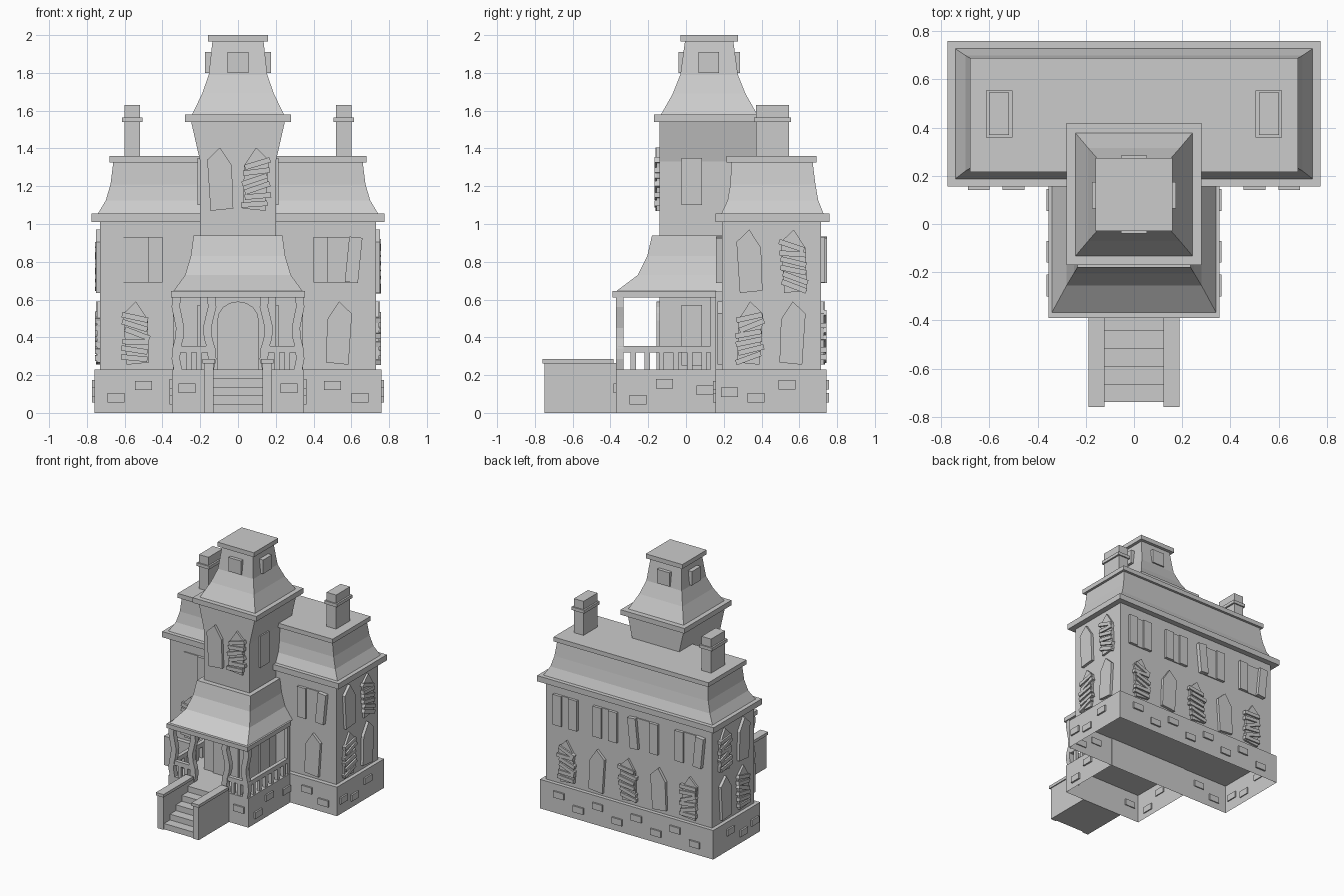
import bpy, bmesh, math, random
from mathutils import Matrix, Vector

if "Cube" in bpy.data.objects:
    bpy.data.objects.remove(bpy.data.objects["Cube"], do_unlink=True)
random.seed(4)

GREY = (0.6, 0.6, 0.6, 1)
mat = bpy.data.materials.new("stone_grey")
mat.use_nodes = True
mat.diffuse_color = GREY
mat.node_tree.nodes["Principled BSDF"].inputs["Base Color"].default_value = GREY


def finish(name, bm):
    bmesh.ops.recalc_face_normals(bm, faces=bm.faces)
    mesh = bpy.data.meshes.new(name)
    bm.to_mesh(mesh)
    bm.free()
    mesh.materials.append(mat)
    ob = bpy.data.objects.new(name, mesh)
    bpy.context.scene.collection.objects.link(ob)


def loft(bm, rings, bottom=True):
    """Stack of rectangles (half width, y front, y back, z)."""
    loops = [[bm.verts.new(p) for p in ((-w, a, z), (w, a, z), (w, b, z), (-w, b, z))]
             for w, a, b, z in rings]
    for lo, hi in zip(loops, loops[1:]):
        for i in range(4):
            j = (i + 1) % 4
            bm.faces.new((lo[i], lo[j], hi[j], hi[i]))
    bm.faces.new(loops[-1])
    if bottom:
        bm.faces.new(loops[0][::-1])


def box(bm, x0, x1, y0, y1, z0, z1, m=Matrix()):
    size = Matrix.Diagonal((x1 - x0, y1 - y0, z1 - z0, 1))
    mid = Matrix.Translation(((x0 + x1) / 2, (y0 + y1) / 2, (z0 + z1) / 2))
    bmesh.ops.create_cube(bm, size=1, matrix=m @ mid @ size)


def prism(bm, pts, m, depth, back=0.01):
    """Outline in a wall's plane, raised outward by depth."""
    front = [bm.verts.new(m @ Vector((x, -depth, z))) for x, z in pts]
    rear = [bm.verts.new(m @ Vector((x, back, z))) for x, z in pts]
    bm.faces.new(front)
    bm.faces.new(rear[::-1])
    for i in range(len(pts)):
        j = (i + 1) % len(pts)
        bm.faces.new((front[i], rear[i], rear[j], front[j]))


def solid(name, *rings, bottom=True):
    bm = bmesh.new()
    loft(bm, rings, bottom)
    finish(name, bm)


def slab(name, w, y0, y1, z0, z1, bottom=True):
    solid(name, (w, y0, y1, z0), (w, y0, y1, z1), bottom=bottom)


# Plinths and house walls
slab("main_plinth", 0.76, 0.155, 0.745, 0, 0.23, bottom=False)
slab("porch_plinth", 0.35, -0.37, 0.16, 0, 0.23, bottom=False)
slab("main_walls", 0.73, 0.19, 0.715, 0.23, 1.02)
solid("tower_walls", (0.2, -0.14, 0.38, 0.23), (0.2, -0.14, 0.38, 1.33),
      (0.25, -0.14, 0.38, 1.55))

# Flared roofs with eaves and caps
slab("main_eave", 0.775, 0.155, 0.76, 1.01, 1.055)
solid("main_roof", (0.745, 0.185, 0.73, 1.05), (0.7, 0.22, 0.7, 1.125),
      (0.675, 0.235, 0.685, 1.21), (0.66, 0.24, 0.67, 1.33))
slab("main_roof_cap", 0.68, 0.215, 0.69, 1.325, 1.36)
slab("tower_eave", 0.28, -0.17, 0.42, 1.54, 1.58)
solid("tower_roof", (0.245, -0.135, 0.38, 1.575), (0.19, -0.07, 0.315, 1.69),
      (0.155, -0.03, 0.275, 1.79), (0.135, -0.005, 0.25, 1.97))
slab("tower_cap", 0.16, -0.03, 0.275, 1.965, 2.0)
slab("porch_eave", 0.355, -0.39, 0.16, 0.61, 0.645)
solid("porch_roof", (0.345, -0.375, 0.19, 0.64), (0.28, -0.255, 0.19, 0.73),
      (0.25, -0.205, 0.19, 0.83), (0.235, -0.18, 0.19, 0.94))

# Stairs between two low walls
bm = bmesh.new()
for i in range(5):
    box(bm, -0.13, 0.13, -0.74 + 0.074 * i, -0.37, 0.046 * i, 0.046 * (i + 1))
finish("stairs", bm)
bm = bmesh.new()
for s in (-1, 1):
    box(bm, s * 0.155 - 0.025, s * 0.155 + 0.025, -0.75, -0.37, 0, 0.265)
    box(bm, s * 0.155 - 0.033, s * 0.155 + 0.033, -0.76, -0.385, 0.262, 0.285)
finish("stair_walls", bm)

# Wavy porch posts, straight rear posts, rails and balusters
bm = bmesh.new()
for s in (-1, 1):
    for x, amp in ((0.318, 0.012), (0.15, -0.014)):
        left, right = [], []
        for i in range(8):
            z, bend = 0.23 + 0.055 * i, amp * math.sin(i * 1.25)
            left.append((s * (x - 0.022) + s * bend, z))
            right.append((s * (x + 0.022) + s * bend, z))
        prism(bm, left + right[::-1], Matrix.Translation((0, -0.35, 0)), 0.02, 0.02)
    box(bm, s * 0.33 - 0.015, s * 0.33 + 0.015, 0.13, 0.16, 0.23, 0.62)
finish("porch_posts", bm)
bm = bmesh.new()
for s in (-1, 1):
    box(bm, s * 0.33 - 0.015, s * 0.33 + 0.015, -0.36, 0.15, 0.32, 0.355)
    box(bm, s * 0.235 - 0.09, s * 0.235 + 0.09, -0.365, -0.335, 0.32, 0.355)
    for i in range(6):
        y = -0.28 + 0.075 * i
        box(bm, s * 0.33 - 0.012, s * 0.33 + 0.012, y - 0.014, y + 0.014, 0.23, 0.33)
    for x in (0.205, 0.26):
        box(bm, s * x - 0.014, s * x + 0.014, -0.362, -0.338, 0.23, 0.33)
finish("porch_railings", bm)

# Chimneys
bm = bmesh.new()
for s in (-1, 1):
    box(bm, s * 0.56 - 0.042, s * 0.56 + 0.042, 0.37, 0.545, 1.3, 1.63)
    box(bm, s * 0.56 - 0.055, s * 0.56 + 0.055, 0.36, 0.555, 1.54, 1.565)
finish("chimneys", bm)


# Wall frames: local x runs along the wall, local -y points outward
def wall(side, u, z, offset):
    turn = {"front": 0, "left": 90, "back": 180, "right": -90}[side]
    pos = {"front": (u, offset, z), "back": (u, offset, z),
           "left": (offset, u, z), "right": (-offset, u, z)}[side]
    return Matrix.Translation(pos) @ Matrix.Rotation(math.radians(turn), 4, "Z")


CROOKED = [(-0.05, 0), (0.07, 0.012), (0.062, 0.24), (0, 0.335), (-0.068, 0.27)]


def arched(bm, m, flip=1):
    prism(bm, [(flip * x, z) for x, z in CROOKED], m, 0.022)


def boarded(bm, m, flip=1):
    prism(bm, [(flip * x, z) for x, z in CROOKED], m, 0.016)
    for i in range(6):
        tilt = Matrix.Rotation(flip * random.uniform(0.0, 0.4), 4, "Y")
        place = Matrix.Translation((random.uniform(-0.012, 0.012), 0, 0.035 + 0.043 * i))
        box(bm, -0.07, 0.07, -0.028, 0, -0.014, 0.014, m @ place @ tilt)


def shuttered(bm, m, kind, flip=1):
    # Recess panel, a closed leaf, and one leaf that is shut, ajar or hanging
    box(bm, -0.1, 0.1, -0.008, 0.01, 0, 0.24, m)
    box(bm, *sorted((-flip * 0.105, -flip * 0.03)), -0.022, 0, 0, 0.24, m)
    hinge = m @ Matrix.Translation((flip * 0.105, 0, 0))
    if kind == "ajar":
        leaf = hinge @ Matrix.Rotation(flip * math.radians(-62), 4, "Z")
        box(bm, *sorted((0, -flip * 0.06)), -0.012, 0, 0, 0.24, leaf)
    elif kind == "hanging":
        leaf = hinge @ Matrix.Rotation(flip * 0.1, 4, "Y")
        box(bm, *sorted((flip * 0.025, -flip * 0.045)), -0.032, 0, 0, 0.24, leaf)
    else:
        box(bm, *sorted((0, -flip * 0.075)), -0.022, 0, 0, 0.24, hinge)


# Pointed windows: plain and boarded up
plain, boards = bmesh.new(), bmesh.new()
arched(plain, wall("front", 0.535, 0.255, 0.19), -1)
boarded(boards, wall("front", -0.54, 0.255, 0.19))
arched(plain, wall("front", -0.095, 1.07, -0.14))
boarded(boards, wall("front", 0.095, 1.07, -0.14), -1)
for side, f in (("left", 1), ("right", -1)):
    boarded(boards, wall(side, 0.34, 0.255, 0.73), -f)
    arched(plain, wall(side, 0.565, 0.255, 0.73), -f)
    arched(plain, wall(side, 0.335, 0.635, 0.73), f)
    boarded(boards, wall(side, 0.57, 0.635, 0.73), f)
for i in range(5):
    make, target = ((boarded, boards), (arched, plain))[i % 2]
    make(target, wall("back", 0.54 - 0.27 * i, 0.255, 0.715), 1 - i % 3 % 2 * 2)
finish("pointed_windows", plain)
finish("boarded_windows", boards)

# Upper floor shutters
bm = bmesh.new()
shuttered(bm, wall("front", -0.505, 0.69, 0.19), "ajar", -1)
shuttered(bm, wall("front", 0.505, 0.69, 0.19), "hanging")
for x, kind, f in ((0.55, "shut", 1), (0.2, "shut", 1),
                   (-0.16, "hanging", -1), (-0.52, "hanging", 1)):
    shuttered(bm, wall("back", x, 0.69, 0.715), kind, f)
finish("shuttered_windows", bm)

# Narrow tower side windows and attic windows
bm = bmesh.new()
for side in ("left", "right"):
    for z, h in ((0.25, 0.32), (1.1, 0.25)):
        box(bm, -0.055, 0.055, -0.015, 0.01, 0, h, wall(side, 0.03, z, 0.2))
    box(bm, -0.055, 0.055, -0.025, 0.02, 0, 0.11, wall(side, 0.12, 1.8, 0.15))
box(bm, -0.055, 0.055, -0.025, 0.02, 0, 0.11, wall("front", 0, 1.8, -0.015))
box(bm, -0.055, 0.055, -0.025, 0.02, 0, 0.11, wall("back", 0, 1.8, 0.26))
finish("tower_windows", bm)

# Arched front door
bm = bmesh.new()
arc = [(0.11 * math.cos(math.pi * i / 8), 0.26 + 0.1 * math.sin(math.pi * i / 8))
       for i in range(9)]
prism(bm, [(-0.11, 0), (0.11, 0)] + arc, wall("front", 0, 0.23, -0.14), 0.015)
finish("front_door", bm)

# Raised plinth bricks
bm = bmesh.new()
spots = [("front", s * x, z, 0.155) for s in (-1, 1) for x, z in ((0.5, 0.145), (0.645, 0.08))]
for side in ("left", "right"):
    spots += [(side, y, z, 0.76) for y, z in ((0.23, 0.11), (0.37, 0.08), (0.535, 0.15))]
    spots += [(side, y, z, 0.35) for y, z in ((-0.255, 0.07), (-0.115, 0.155), (0.1, 0.12))]
spots += [("back", -0.6 + 0.17 * i, 0.08 + 0.07 * (i % 2), 0.745) for i in range(8)]
spots += [("front", s * 0.27, 0.13, -0.37) for s in (-1, 1)]
for side, u, z, offset in spots:
    box(bm, -0.045, 0.045, -0.013, 0.008, -0.025, 0.025, wall(side, u, z, offset))
finish("plinth_bricks", bm)
